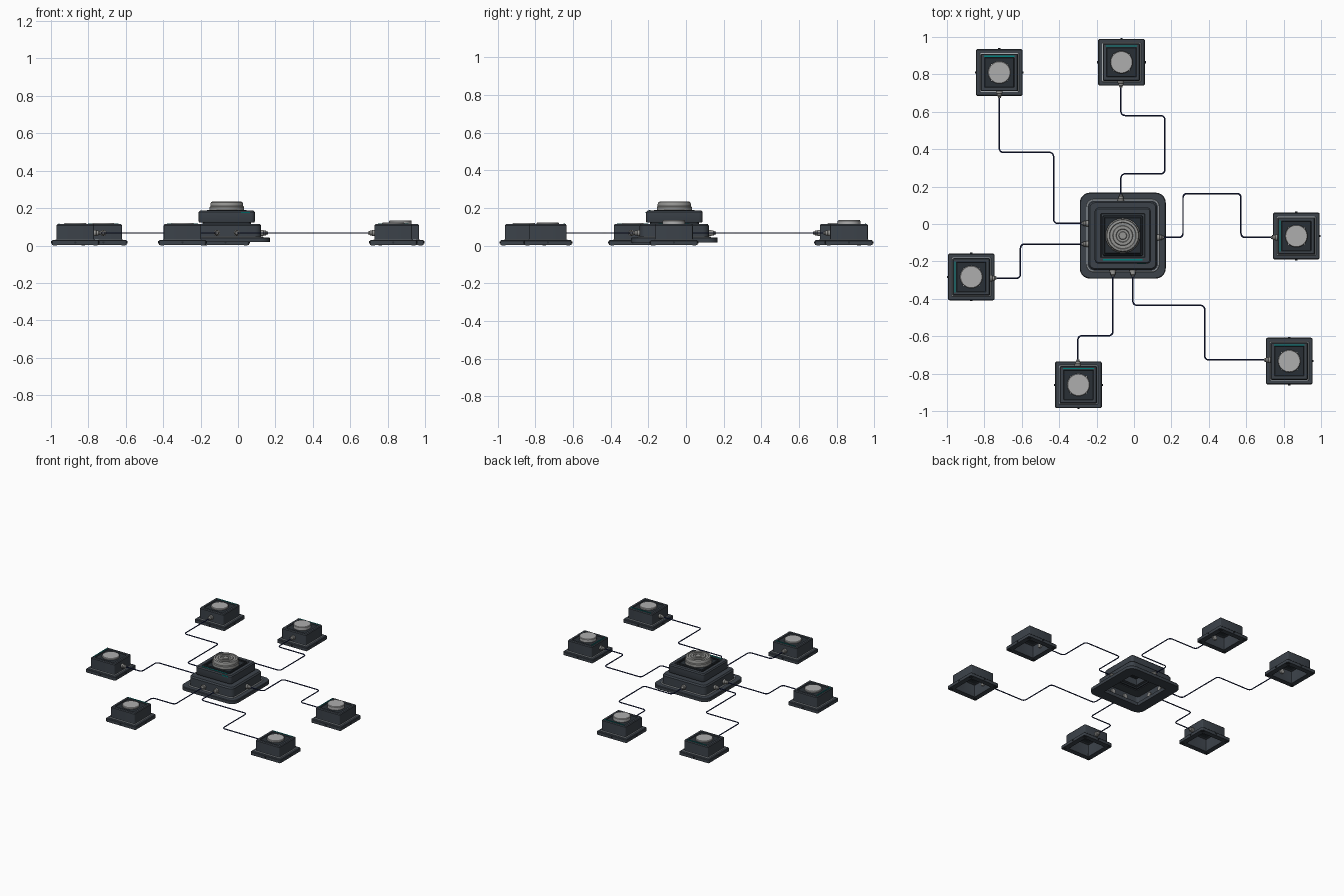
import bpy, bmesh, math
from mathutils import Vector

if "Cube" in bpy.data.objects:
    bpy.data.objects.remove(bpy.data.objects["Cube"])


def material(name, rgb):
    m = bpy.data.materials.new(name)
    m.diffuse_color = (*rgb, 1)
    m.use_nodes = True
    m.node_tree.nodes["Principled BSDF"].inputs["Base Color"].default_value = m.diffuse_color
    return m


DARK = material("dark_slate", (0.045, 0.055, 0.068))
BLACK = material("charcoal", (0.022, 0.028, 0.035))
TEAL = material("teal", (0.0, 0.22, 0.21))
NAVY = material("navy", (0.012, 0.02, 0.09))
PALE = material("pale_trim", (0.4, 0.43, 0.45))
METAL = material("metal", (0.3, 0.3, 0.29))
LIGHT = material("light_disc", (0.42, 0.42, 0.42))


def finish(bm, name, mat):
    bmesh.ops.recalc_face_normals(bm, faces=bm.faces)
    me = bpy.data.meshes.new(name)
    bm.to_mesh(me)
    bm.free()
    ob = bpy.data.objects.new(name, me)
    bpy.context.collection.objects.link(ob)
    me.materials.append(mat)
    bpy.ops.object.select_all(action='DESELECT')
    ob.select_set(True)
    bpy.context.view_layer.objects.active = ob
    bpy.ops.object.shade_smooth_by_angle(angle=math.radians(35))
    return ob


def square_loft(name, c, profile, radius, mat, seg=5):
    """Closed (half size, z) profile swept round a rounded square."""
    bm = bmesh.new()
    big = max(h for h, z in profile)
    rings = []
    for h, z in profile:
        r = max(radius - (big - h), 0.003)
        ring = []
        for q in range(4):
            for i in range(seg + 1):
                a = math.pi / 2 * (q + i / seg)
                sx, sy = [(1, 1), (-1, 1), (-1, -1), (1, -1)][q]
                ring.append(bm.verts.new((c[0] + sx * (h - r) + r * math.cos(a),
                                          c[1] + sy * (h - r) + r * math.sin(a), z)))
        rings.append(ring)
    n = len(rings[0])
    for k in range(len(rings)):
        a, b = rings[k], rings[(k + 1) % len(rings)]
        for i in range(n):
            j = (i + 1) % n
            bm.faces.new((a[i], a[j], b[j], b[i]))
    return finish(bm, name, mat)


def frame(name, c, outer, inner, z0, z1, radius, mat):
    e = min(0.004, (z1 - z0) / 3, (outer - inner) / 3)
    return square_loft(name, c, [(outer, z0), (outer, z1 - e), (outer - e, z1),
                                 (inner, z1), (inner, z0)], radius, mat)


def lathe(name, p, axis, profile, mat, seg=32):
    """(radius, height) profile turned about an axis and capped."""
    rot = Vector((0, 0, 1)).rotation_difference(Vector(axis))
    bm = bmesh.new()
    rings = [[bm.verts.new(Vector(p) + rot @ Vector((r * math.cos(t), r * math.sin(t), h)))
              for t in [2 * math.pi * i / seg for i in range(seg)]] for r, h in profile]
    for a, b in zip(rings, rings[1:]):
        for i in range(seg):
            j = (i + 1) % seg
            bm.faces.new((a[i], a[j], b[j], b[i]))
    bm.faces.new(rings[0])
    bm.faces.new(rings[-1])
    return finish(bm, name, mat)


def box(name, centre, size, mat):
    bm = bmesh.new()
    bmesh.ops.create_cube(bm, size=1)
    for v in bm.verts:
        v.co = Vector(centre) + Vector(a * b for a, b in zip(v.co, size))
    return finish(bm, name, mat)


WIRE_Z = 0.067


def connector(name, p, d):
    lathe(name, (*p, WIRE_Z), (*d, 0),
          [(0.017, -0.03), (0.017, 0.004), (0.013, 0.006), (0.013, 0.016),
           (0.008, 0.022), (0.008, 0.028)], METAL, 16)


def wire(name, pts):
    cu = bpy.data.curves.new(name, 'CURVE')
    cu.dimensions = '3D'
    path = [Vector((*p, WIRE_Z)) for p in pts]
    out, r = [path[0]], 0.022
    for a, b, c in zip(path, path[1:], path[2:]):
        s, e = b + (a - b).normalized() * r, b + (c - b).normalized() * r
        for i in range(6):
            t = i / 5 * math.pi / 2
            out.append(s + (b - s) * math.sin(t) + (e - b) * (1 - math.cos(t)))
    out.append(path[-1])
    sp = cu.splines.new('POLY')
    sp.points.add(len(out) - 1)
    for q, v in zip(sp.points, out):
        q.co = (*v, 1)
    cu.bevel_depth = 0.004
    cu.bevel_resolution = 1
    cu.use_fill_caps = True
    cu.materials.append(NAVY)
    bpy.context.collection.objects.link(bpy.data.objects.new(name, cu))


# central hub: stepped hollow housing
H = (-0.06, -0.062)
frame("hub_base_plate", H, 0.23, 0.15, 0.018, 0.044, 0.055, DARK)
frame("hub_trim_line", H, 0.195, 0.188, 0.04, 0.048, 0.04, PALE)
square_loft("hub_lower_block", H, [(0.184, 0.04), (0.184, 0.106), (0.176, 0.116), (0.11, 0.116),
                                   (0.11, 0.106), (0.172, 0.102), (0.172, 0.04)], 0.035, DARK)
frame("hub_neck", H, 0.13, 0.1, 0.112, 0.126, 0.02, BLACK)
square_loft("hub_upper_block", H, [(0.148, 0.124), (0.15, 0.128), (0.15, 0.178), (0.143, 0.186),
                                   (0.118, 0.186), (0.115, 0.178), (0.08, 0.178), (0.08, 0.124)],
            0.02, DARK)
frame("hub_inner_rim", H, 0.108, 0.098, 0.175, 0.19, 0.01, BLACK)
frame("hub_top_panel", H, 0.098, 0.06, 0.172, 0.184, 0.006, BLACK)
box("hub_light_bar", (H[0], H[1] - 0.13, 0.186), (0.21, 0.008, 0.004), TEAL)
box("hub_front_lamp", (H[0] + 0.1, H[1] - 0.15, 0.176), (0.05, 0.004, 0.007), TEAL)
# ridged metal dial on the hub
lathe("hub_dial", (*H, 0), (0, 0, 1),
      [(0.093, 0.18), (0.093, 0.205), (0.088, 0.21), (0.088, 0.222), (0.084, 0.231), (0.078, 0.234),
       (0.072, 0.234), (0.069, 0.229), (0.054, 0.229), (0.051, 0.234), (0.036, 0.234),
       (0.033, 0.229), (0.022, 0.229), (0.019, 0.234)], METAL, 48)

# six satellites: name, centre, disc top, light bar side
SATS = [("back_left", (-0.72, 0.81), 0.12, (0, 1)), ("back", (-0.067, 0.865), 0.135, (0, 1)),
        ("right", (0.868, -0.064), 0.135, (-1, 0)), ("front_right", (0.83, -0.733), 0.122, (0, 1)),
        ("front", (-0.297, -0.86), 0.12, (0, 1)), ("left", (-0.87, -0.283), 0.12, (-1, 0))]
for n, c, top, d in SATS:
    frame(n + "_base_plate", c, 0.125, 0.088, 0.0 + 0.004, 0.03, 0.01, DARK)
    for sx in (-1, 1):
        for sy in (-1, 1):
            box(n + "_foot", (c[0] + sx * 0.108, c[1] + sy * 0.108, 0.003), (0.02, 0.02, 0.006), BLACK)
    square_loft(n + "_body", c, [(0.1, 0.028), (0.1, 0.108), (0.095, 0.114), (0.08, 0.114),
                                 (0.077, 0.106), (0.077, 0.1), (0.09, 0.098), (0.09, 0.028)],
                0.006, DARK, 3)
    frame(n + "_trim_line", c, 0.105, 0.099, 0.026, 0.033, 0.006, PALE)
    frame(n + "_panel", c, 0.08, 0.045, 0.1, 0.109, 0.004, BLACK)
    box(n + "_light_bar", (c[0] + d[0] * 0.087, c[1] + d[1] * 0.087, 0.115),
        (0.006 + 0.158 * abs(d[1]), 0.006 + 0.158 * abs(d[0]), 0.004), TEAL)
    lathe(n + "_disc", (*c, 0), (0, 0, 1), [(0.06, 0.106), (0.06, top - 0.004),
                                            (0.057, top)], LIGHT, 40)
    for k in range(4):  # edge studs
        a = k * math.pi / 2
        lathe(n + "_stud", (c[0] + 0.125 * math.cos(a), c[1] + 0.125 * math.sin(a), 0.017),
              (math.cos(a), math.sin(a), 0), [(0.006, -0.004), (0.006, 0.005)], BLACK, 10)

# routed wires, from satellite to hub
WIRES = [
    [(-0.72, 0.71), (-0.72, 0.383), (-0.43, 0.383), (-0.43, 0.003), (-0.244, 0.003)],
    [(-0.07, 0.765), (-0.07, 0.58), (0.165, 0.58), (0.165, 0.268), (-0.07, 0.268), (-0.07, 0.122)],
    [(0.768, -0.072), (0.572, -0.072), (0.572, 0.163), (0.262, 0.163), (0.262, -0.072), (0.124, -0.072)],
    [(0.73, -0.727), (0.378, -0.727), (0.378, -0.435), (-0.006, -0.435), (-0.006, -0.246)],
    [(-0.3, -0.76), (-0.3, -0.597), (-0.113, -0.597), (-0.113, -0.246)],
    [(-0.77, -0.29), (-0.607, -0.29), (-0.607, -0.107), (-0.244, -0.107)]]
for (n, *_), pts in zip(SATS, WIRES):
    wire(n + "_wire", pts)
    for tag, a, b in (("_plug", pts[0], pts[1]), ("_hub_socket", pts[-1], pts[-2])):
        d = (Vector(b) - Vector(a)).normalized()
        connector(n + tag, Vector(a) + d * 0.008, d)
